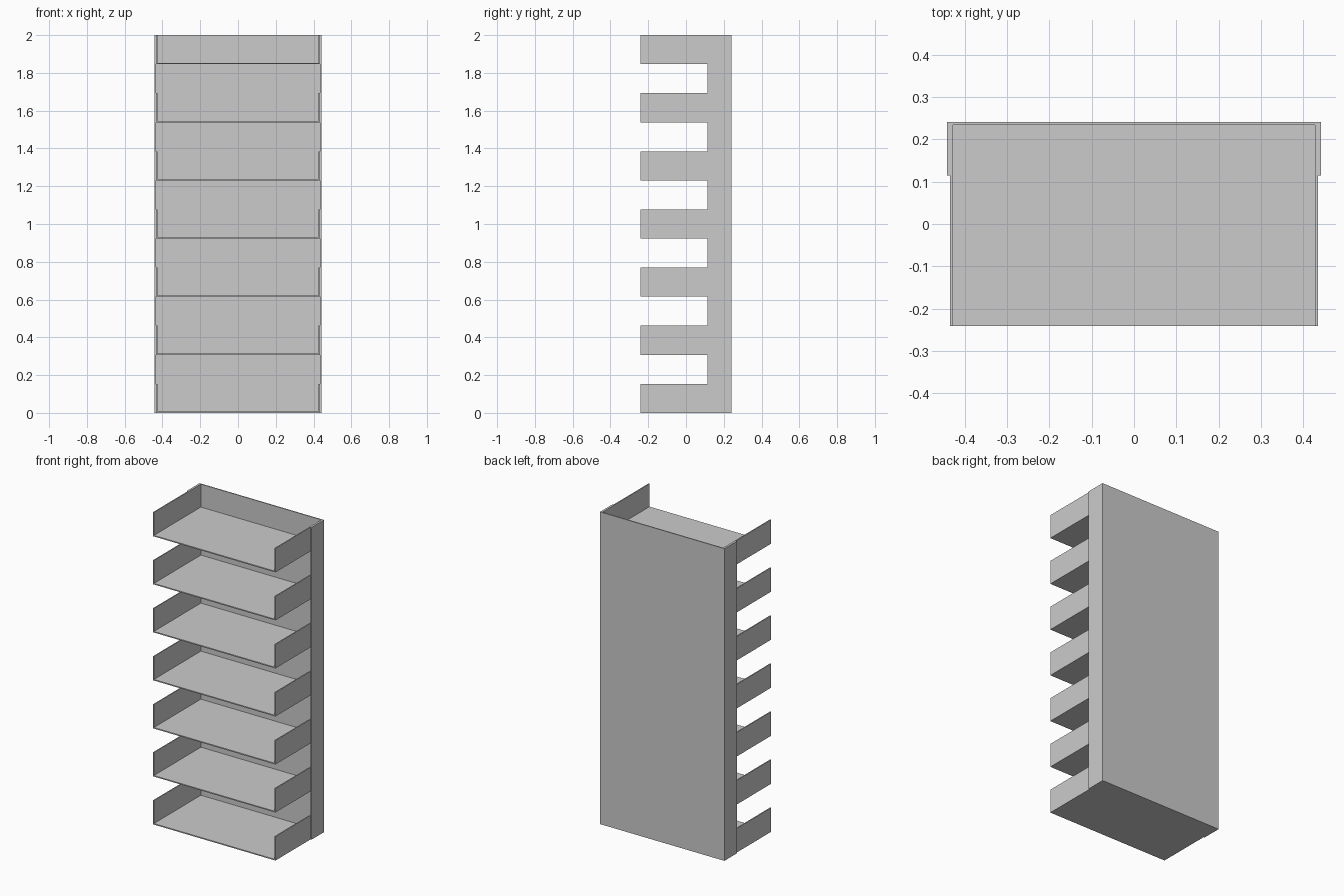
import bpy, bmesh
from mathutils import Vector

if "Cube" in bpy.data.objects:
    bpy.data.objects.remove(bpy.data.objects["Cube"])

W, D, H = 0.441, 0.241, 2.0      # half width, half depth, height
T = 0.007                        # sheet thickness
COUNT = 7
TRAY_H = H / (2 * COUNT - 1)     # trays and gaps share the same height
WING_Y = 0.115                   # front edge of the upright side panels


def extrude_profile(name, points, direction):
    """Closed profile extruded along a vector into a solid."""
    bm = bmesh.new()
    face = bm.faces.new([bm.verts.new(p) for p in points])
    geom = bmesh.ops.extrude_face_region(bm, geom=[face], use_keep_orig=True)["geom"]
    verts = [g for g in geom if isinstance(g, bmesh.types.BMVert)]
    bmesh.ops.translate(bm, verts=verts, vec=Vector(direction))
    bmesh.ops.recalc_face_normals(bm, faces=bm.faces[:])
    mesh = bpy.data.meshes.new(name)
    bm.to_mesh(mesh)
    bm.free()
    obj = bpy.data.objects.new(name, mesh)
    bpy.context.collection.objects.link(obj)
    return obj


def u_profile(half, closed, opened, t):
    """U-shaped outline: closed end and open end along the second axis."""
    return [(-half, closed), (half, closed), (half, opened), (half - t, opened),
            (half - t, closed + t), (-half + t, closed + t),
            (-half + t, opened), (-half, opened)]


# Upright frame: back panel with two shallow side wings
frame = [(-W, D), (W, D), (W, WING_Y), (W - T, WING_Y), (W - T, D - T),
         (-W + T, D - T), (-W + T, WING_Y), (-W, WING_Y)]
extrude_profile("back_frame", [(x, y, 0) for x, y in frame], (0, 0, H))

# Trays: shelf board with raised sides, open at the front
for i in range(COUNT):
    z = 2 * i * TRAY_H
    outline = u_profile(W - T, z, z + TRAY_H, T)
    extrude_profile(f"shelf_tray_{i + 1}", [(x, -D, zz) for x, zz in outline],
                    (0, 2 * D - T, 0))
